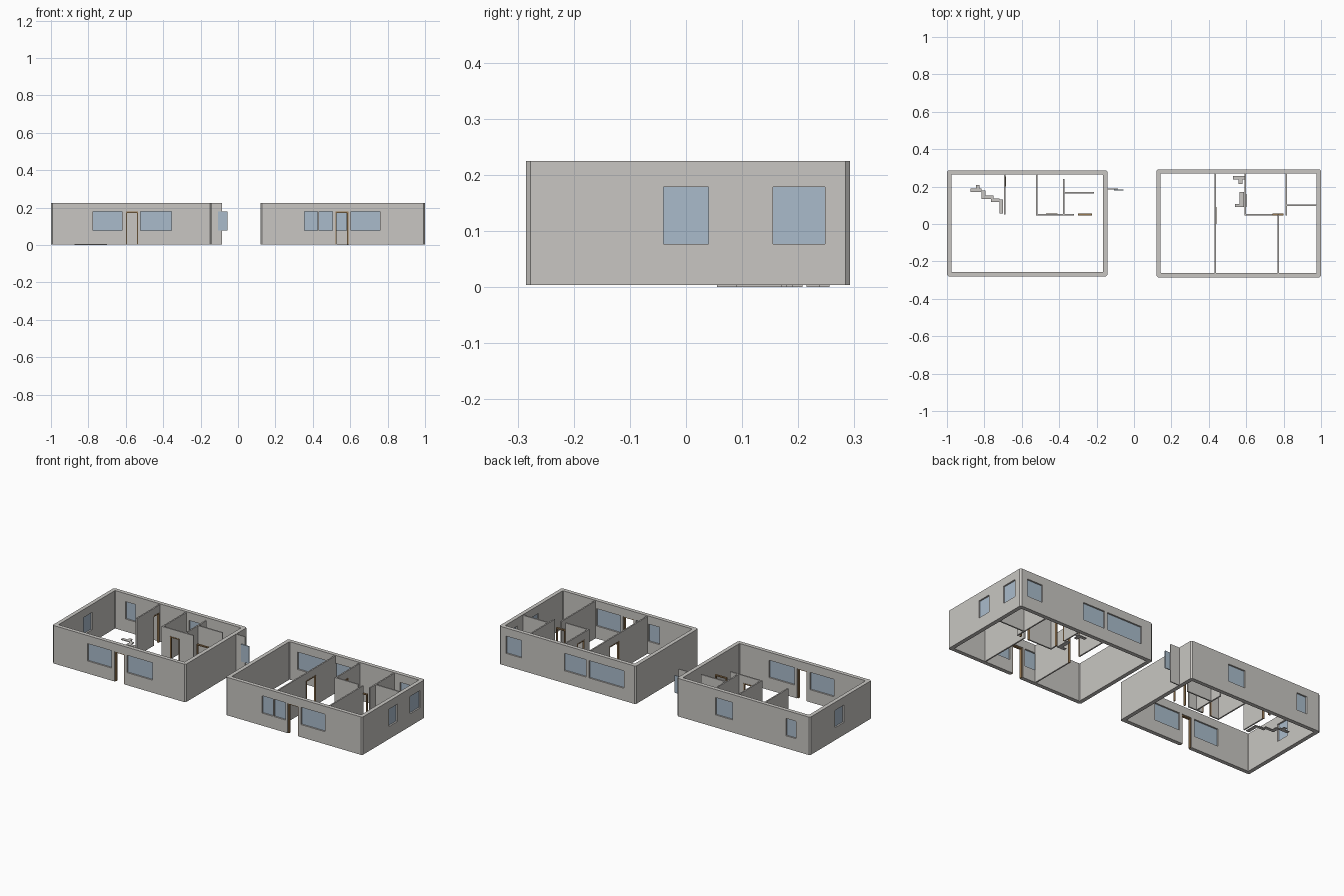
import bpy
import bmesh
from mathutils import Matrix, Vector

cube = bpy.data.objects.get("Cube")
if cube:
    bpy.data.objects.remove(cube, do_unlink=True)

BASE, TOP = 0.004, 0.225      # wall bottom and top
SILL, HEAD = 0.077, 0.178     # window bottom, opening top
THICK, THIN = 0.023, 0.008    # outer and inner wall thickness


def material(name, rgb):
    m = bpy.data.materials.new(name)
    m.use_nodes = True
    m.diffuse_color = (*rgb, 1)
    m.node_tree.nodes["Principled BSDF"].inputs["Base Color"].default_value = (*rgb, 1)
    return m


PLASTER = material("grey plaster", (0.58, 0.565, 0.54))
GLASS = material("pale blue glass", (0.40, 0.50, 0.60))
WOOD = material("brown wood", (0.33, 0.20, 0.09))


def finish(name, bm, mat):
    bmesh.ops.recalc_face_normals(bm, faces=bm.faces)
    mesh = bpy.data.meshes.new(name)
    bm.to_mesh(mesh)
    bm.free()
    mesh.materials.append(mat)
    obj = bpy.data.objects.new(name, mesh)
    bpy.context.collection.objects.link(obj)
    return obj


def boxes(name, spans, mat):
    """One object from boxes given as (x0, x1, y0, y1, z0, z1)."""
    bm = bmesh.new()
    for x0, x1, y0, y1, z0, z1 in spans:
        mid = Vector((x0 + x1, y0 + y1, z0 + z1)) / 2
        size = Matrix.Diagonal((x1 - x0, y1 - y0, z1 - z0, 1))
        bmesh.ops.create_cube(bm, size=1, matrix=Matrix.Translation(mid) @ size)
    return finish(name, bm, mat)


def along(axis, pos, a, b, z0, z1, depth):
    """Box running from a to b along an axis, centred on pos across it."""
    lo, hi = pos - depth / 2, pos + depth / 2
    return (a, b, lo, hi, z0, z1) if axis == "x" else (lo, hi, a, b, z0, z1)


def cut(obj, spans):
    cutter = boxes("opening_cutter", spans, PLASTER)
    cutter.hide_render = True
    mod = obj.modifiers.new("openings", "BOOLEAN")
    mod.operation, mod.solver, mod.object = "DIFFERENCE", "EXACT", cutter
    bpy.context.view_layer.objects.active = obj
    bpy.ops.object.modifier_apply(modifier=mod.name)
    bpy.data.objects.remove(cutter, do_unlink=True)


def door_frame(name, axis, pos, a, b, depth):
    w = 0.006
    boxes(name, [along(axis, pos, a, a + w, BASE, HEAD, depth),
                 along(axis, pos, b - w, b, BASE, HEAD, depth),
                 along(axis, pos, a + w, b - w, HEAD - w, HEAD, depth)], WOOD)


def outline(x0, x1, y0, y1, c):
    """Rectangle with chamfered corners."""
    return [(x0 + c, y0), (x1 - c, y0), (x1, y0 + c), (x1, y1 - c),
            (x1 - c, y1), (x0 + c, y1), (x0, y1 - c), (x0, y0 + c)]


def outer_walls(name, x0, x1, y0, y1, windows, door):
    bm = bmesh.new()
    t = THICK
    rings = [[bm.verts.new((*p, z)) for p in pts]
             for pts in (outline(x0, x1, y0, y1, 0.008),
                         outline(x0 + t, x1 - t, y0 + t, y1 - t, 0.003))
             for z in (BASE, TOP)]
    out_lo, out_hi, in_lo, in_hi = rings
    for a, b in ((out_lo, out_hi), (out_hi, in_hi), (in_hi, in_lo), (in_lo, out_lo)):
        for i in range(len(a)):
            j = (i + 1) % len(a)
            bm.faces.new((a[i], a[j], b[j], b[i]))
    shell = finish(name + "_outer_walls", bm, PLASTER)
    sides = {"front": ("x", y0 + t / 2), "back": ("x", y1 - t / 2),
             "west": ("y", x0 + t / 2), "east": ("y", x1 - t / 2)}
    holes = [along(*sides[s], a, b, SILL, HEAD, 0.06) for s, a, b in windows]
    holes.append(along(*sides["front"], *door, -0.02, HEAD, 0.06))
    cut(shell, holes)
    boxes(name + "_window_panes",
          [along(*sides[s], a, b, SILL, HEAD, 0.005) for s, a, b in windows], GLASS)
    door_frame(name + "_front_door_frame", *sides["front"], *door, 0.014)


def inner_wall(name, axis, pos, a, b, door=None):
    wall = boxes(name, [along(axis, pos, a, b, BASE, TOP - 0.004, THIN)], PLASTER)
    if door:
        cut(wall, [along(axis, pos, *door, -0.02, HEAD, 0.06)])
        door_frame(name + "_door_frame", axis, pos, *door, 0.011)


# West house
outer_walls("west_house", -1.0, -0.142, -0.28, 0.287,
            [("front", -0.775, -0.62), ("front", -0.52, -0.355),
             ("back", -0.50, -0.39), ("back", -0.91, -0.845),
             ("west", -0.025, 0.055)], (-0.60, -0.535))
inner_wall("west_bedroom_wall", "y", -0.69, 0.05, 0.264, (0.20, 0.255))
inner_wall("west_hall_wall", "y", -0.52, 0.046, 0.264)
inner_wall("west_kitchen_wall", "x", 0.05, -0.516, -0.32, (-0.47, -0.41))
inner_wall("west_closet_wall", "y", -0.375, 0.054, 0.24)
inner_wall("west_bath_wall", "x", 0.167, -0.371, -0.215)
door_frame("west_free_door_frame", "x", 0.05, -0.30, -0.225, 0.011)

# Stray wall end and window standing outside the west house
boxes("side_wall_stub", [along("x", 0.187, -0.143, -0.085, BASE, TOP, 0.006)], PLASTER)
boxes("side_window_pane", [along("x", 0.181, -0.107, -0.055, SILL, HEAD, 0.005)], GLASS)

# East house
outer_walls("east_house", 0.12, 1.0, -0.285, 0.292,
            [("front", 0.355, 0.425), ("front", 0.432, 0.505), ("front", 0.605, 0.76),
             ("back", 0.855, 0.955), ("back", 0.44, 0.58), ("back", 0.195, 0.42),
             ("east", -0.04, 0.04), ("east", 0.155, 0.248)], (0.52, 0.59))
inner_wall("east_living_wall", "y", 0.435, -0.262, 0.269, (0.0, 0.09))
inner_wall("east_hall_wall", "y", 0.595, 0.046, 0.269, (0.09, 0.16))
inner_wall("east_kitchen_wall", "x", 0.05, 0.599, 0.74)
inner_wall("east_bedroom_wall", "y", 0.77, -0.262, 0.05)
inner_wall("east_closet_wall", "y", 0.815, 0.046, 0.269)
inner_wall("east_bath_wall", "x", 0.10, 0.819, 0.977)
door_frame("east_kitchen_door_frame", "x", 0.05, 0.74, 0.80, 0.011)


# Thin stepped plates lying on the ground
def floor_plates(name, rects):
    boxes(name, [(*r, 0, BASE) for r in rects], PLASTER)


floor_plates("west_floor_plates", [
    (-0.875, -0.815, 0.172, 0.190), (-0.845, -0.825, 0.190, 0.208),
    (-0.815, -0.795, 0.135, 0.180), (-0.795, -0.75, 0.135, 0.152),
    (-0.765, -0.72, 0.118, 0.135), (-0.72, -0.70, 0.055, 0.13)])
floor_plates("east_floor_plates", [
    (0.53, 0.59, 0.238, 0.256), (0.56, 0.58, 0.215, 0.238),
    (0.54, 0.588, 0.09, 0.108), (0.565, 0.588, 0.108, 0.17)])
